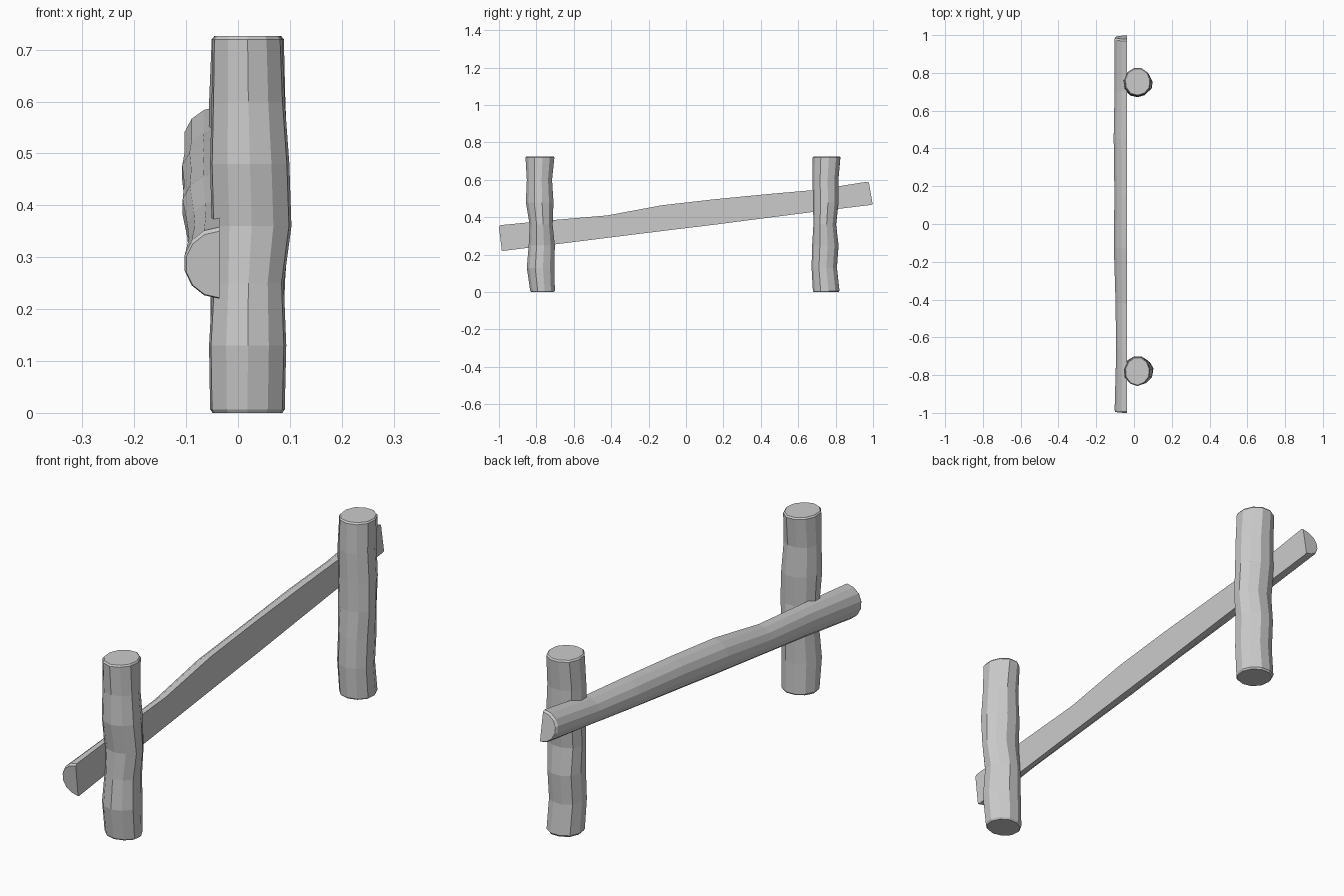
import bpy, bmesh, math, random

random.seed(4)


def loft(name, rings):
    """Skin a list of closed point rings and cap both ends."""
    bm = bmesh.new()
    vs = [[bm.verts.new(p) for p in r] for r in rings]
    n = len(rings[0])
    for a, b in zip(vs, vs[1:]):
        for i in range(n):
            j = (i + 1) % n
            bm.faces.new((a[i], a[j], b[j], b[i]))
    bm.faces.new(vs[0][::-1])
    bm.faces.new(vs[-1])
    bmesh.ops.recalc_face_normals(bm, faces=bm.faces)
    me = bpy.data.meshes.new(name)
    bm.to_mesh(me)
    bm.free()
    ob = bpy.data.objects.new(name, me)
    bpy.context.collection.objects.link(ob)
    return ob


def post(name, levels, sides=11):
    """Rough log: each level is z, x min, x max, y min, y max."""
    lumps = [random.uniform(0.97, 1.03) for _ in range(sides)]

    def ring(level, shrink=1.0, dz=0.0):
        z, x0, x1, y0, y1 = level
        pts = []
        for i in range(sides):
            a = 2 * math.pi * (i + 0.25) / sides
            k = lumps[i] * shrink
            pts.append(((x0 + x1) / 2 + (x1 - x0) / 2 * k * math.cos(a),
                        (y0 + y1) / 2 + (y1 - y0) / 2 * k * math.sin(a), z + dz))
        return pts

    # Softened cut edge at both ends
    rings = [ring(levels[0], 0.93, -0.007)] + [ring(l) for l in levels]
    rings.append(ring(levels[-1], 0.93, 0.006))
    return loft(name, rings)


# Upright posts
post("near_post", [
    (0.007, -0.055, 0.092, -0.832, -0.698), (0.13, -0.057, 0.095, -0.850, -0.700),
    (0.25, -0.050, 0.090, -0.840, -0.698), (0.36, -0.052, 0.105, -0.835, -0.710),
    (0.48, -0.055, 0.101, -0.855, -0.705), (0.60, -0.052, 0.092, -0.850, -0.713),
    (0.72, -0.050, 0.087, -0.857, -0.700)])
post("far_post", [
    (0.007, -0.050, 0.092, 0.677, 0.825), (0.13, -0.053, 0.090, 0.670, 0.811),
    (0.25, -0.052, 0.092, 0.673, 0.820), (0.36, -0.054, 0.100, 0.680, 0.806),
    (0.48, -0.056, 0.098, 0.678, 0.820), (0.60, -0.055, 0.093, 0.675, 0.819),
    (0.72, -0.050, 0.090, 0.676, 0.830)])

# Split-log rail: flat face towards the posts, rounded face outwards
FLAT_X = -0.036
rail = [  # y at top, z top, y at bottom, z bottom, outer x
    (-1.00, 0.350, -0.985, 0.222, -0.100), (-0.992, 0.358, -0.977, 0.220, -0.103),
    (-0.70, 0.386, -0.685, 0.257, -0.095), (-0.42, 0.410, -0.405, 0.292, -0.098),
    (-0.13, 0.464, -0.115, 0.328, -0.107), (0.15, 0.496, 0.165, 0.362, -0.104),
    (0.45, 0.525, 0.465, 0.401, -0.108), (0.70, 0.547, 0.715, 0.433, -0.103),
    (0.968, 0.590, 0.990, 0.466, -0.103), (0.978, 0.584, 0.998, 0.470, -0.098)]
STEPS = 7
rings = []
for yt, zt, yb, zb, xo in rail:
    ring = []
    for i in range(STEPS + 1):
        a = math.pi * i / STEPS
        t = (1 - math.cos(a)) / 2
        ring.append((FLAT_X + (xo - FLAT_X) * math.sin(a) * 1.02,
                     yt + (yb - yt) * t, zt + (zb - zt) * t))
    rings.append(ring)
loft("cross_rail", rings)
